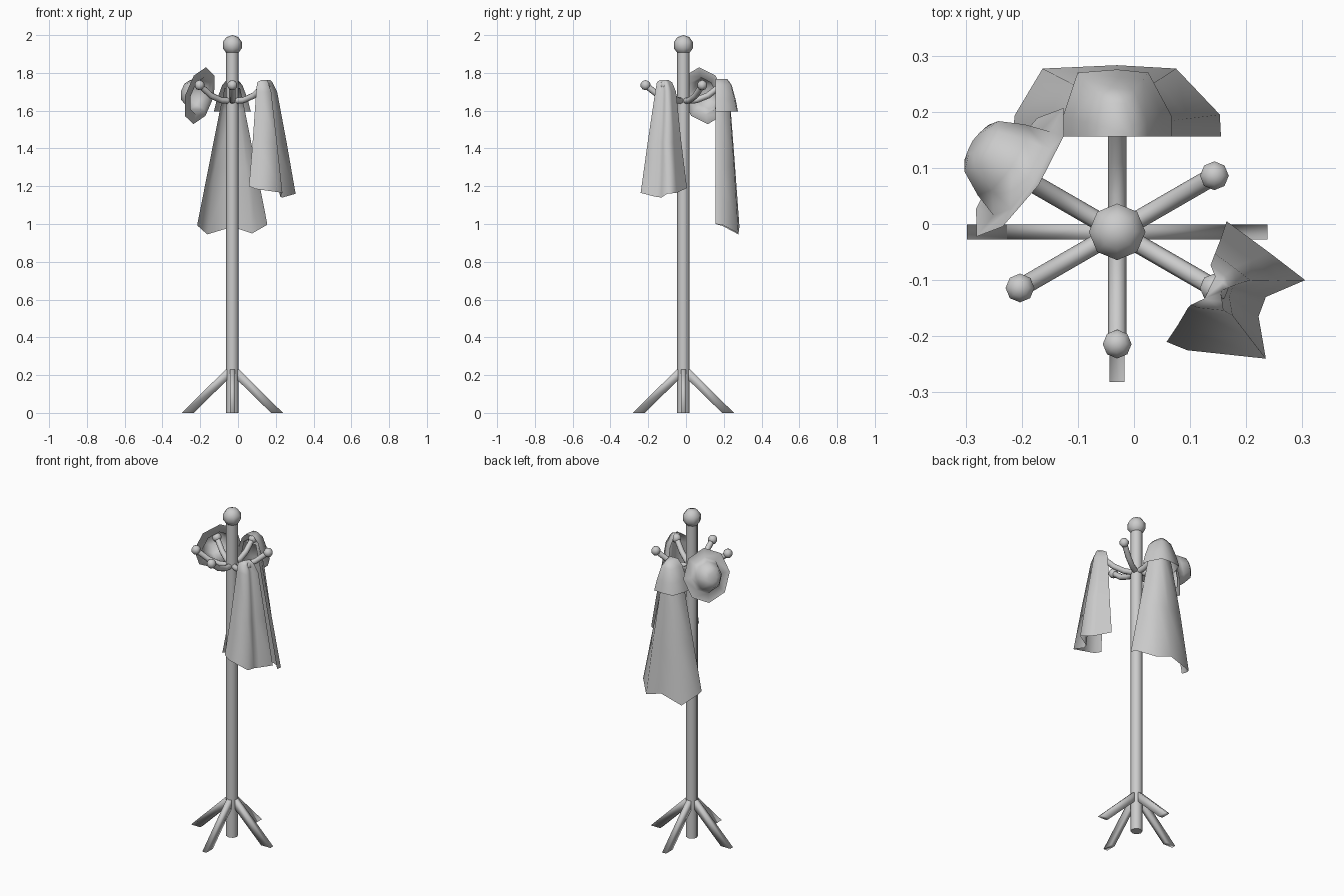
import bpy, bmesh, math
from mathutils import Vector, Matrix

if "Cube" in bpy.data.objects:
    bpy.data.objects.remove(bpy.data.objects["Cube"])

CX, CY = -0.03, -0.014          # pole axis
grey = bpy.data.materials.new("plain_grey")
grey.diffuse_color = (0.6, 0.6, 0.6, 1)
grey.use_nodes = True
grey.node_tree.nodes["Principled BSDF"].inputs["Base Color"].default_value = grey.diffuse_color


def finish(name, bm, angle=50):
    bmesh.ops.recalc_face_normals(bm, faces=bm.faces)
    me = bpy.data.meshes.new(name)
    bm.to_mesh(me)
    bm.free()
    me.materials.append(grey)
    ob = bpy.data.objects.new(name, me)
    bpy.context.collection.objects.link(ob)
    bpy.context.view_layer.objects.active = ob
    ob.select_set(True)
    bpy.ops.object.shade_smooth_by_angle(angle=math.radians(angle))
    ob.select_set(False)
    return ob


def loft(name, rings, cap_start=False, cap_end=False, angle=50, closed=True):
    """Skin a list of equal-length rows of points, closed into rings or open as a sheet."""
    bm = bmesh.new()
    vs = [[bm.verts.new(p) for p in r] for r in rings]
    n = len(rings[0])
    for a, b in zip(vs, vs[1:]):
        for i in range(n if closed else n - 1):
            j = (i + 1) % n
            bm.faces.new((a[i], a[j], b[j], b[i]))
    if cap_start:
        bm.faces.new(vs[0])
    if cap_end:
        bm.faces.new(vs[-1])
    return finish(name, bm, angle)


def ball(name, center, r):
    bm = bmesh.new()
    bmesh.ops.create_uvsphere(bm, u_segments=8, v_segments=5, radius=r,
                              matrix=Matrix.Translation(center))
    return finish(name, bm, 60)


def circle(r, z, n=8):
    return [(CX + r * math.cos(2 * math.pi * i / n),
             CY + r * math.sin(2 * math.pi * i / n), z) for i in range(n)]


# Pole and top knob
loft("pole", [circle(0.033, 0), circle(0.033, 1.94)], True, True)
ball("top_knob", (CX, CY, 1.947), 0.053)

# Four slanted legs cut flat at the floor
for k in range(4):
    d = Vector((math.cos(k * math.pi / 2), math.sin(k * math.pi / 2), 0))
    s = Vector((-d.y, d.x, 0)) * 0.0135
    o = Vector((CX, CY, 0))

    def section(r0, z0, r1, z1):
        lo, hi = o + d * r0 + Vector((0, 0, z0)), o + d * r1 + Vector((0, 0, z1))
        return [lo - s, lo + s, hi + s, hi - s]
    loft("leg", [section(0.02, 0.18, 0.02, 0.23), section(0.035, 0.166, 0.035, 0.23),
                 section(0.205, 0, 0.268, 0)], True, True, 95)

# Six upturned hooks with ball ends
path = [(0.02, 1.652), (0.07, 1.656), (0.13, 1.68), (0.2, 1.735)]
for k in range(6):
    a = math.radians(30 + 60 * k)
    d, s = Vector((math.cos(a), math.sin(a), 0)), Vector((-math.sin(a), math.cos(a), 0))
    rings = []
    for i, (r, z) in enumerate(path):
        p, q = path[max(i - 1, 0)], path[min(i + 1, len(path) - 1)]
        t = Vector((q[0] - p[0], q[1] - p[1])).normalized()
        up = Vector((0, 0, t.x)) - d * t.y
        c = Vector((CX, CY, z)) + d * r
        rings.append([c + (s * math.cos(b) + up * math.sin(b)) * 0.0165
                      for b in (j * math.pi / 4 for j in range(8))])
    loft("hook", rings, True, True)
    ball("hook_ball", Vector((CX, CY, 1.735)) + d * 0.2, 0.027)

# Hat hung on the back left hook, hollow underneath
az, el = math.radians(146), math.radians(15)
n = Vector((math.cos(az) * math.cos(el), math.sin(az) * math.cos(el), math.sin(el)))
u = Vector((-math.sin(az), math.cos(az), 0))
v = n.cross(u)
hat_c = Vector((-0.2, 0.09, 1.678))
rings = []
for rx, ry, h in [(0.138, 0.156, 0.004), (0.09, 0.103, 0.0), (0.076, 0.086, 0.045),
                  (0.054, 0.06, 0.09), (0.025, 0.03, 0.101)]:
    rings.append([hat_c + u * rx * math.cos(i * math.pi / 4)
                  + v * ry * math.sin(i * math.pi / 4) + n * h for i in range(8)])
loft("hat", rings, False, True, 100)

# Long coat on the back hook: a curved sheet, open toward the pole, with a wavy hem
hem = [(-0.215, 0.156, 1.0), (-0.213, 0.193, 0.99), (-0.163, 0.277, 0.945),
       (-0.03, 0.283, 0.985), (0.075, 0.277, 0.95), (0.153, 0.195, 0.995),
       (0.155, 0.156, 1.0)]


def coat_row(sx, sy, z):
    return [(CX + (x - CX) * sx, 0.155 + (y - 0.155) * sy, z) for x, y, _ in hem]


loft("coat_body", [hem, coat_row(0.68, 0.82, 1.3), coat_row(0.36, 0.64, 1.6),
                   coat_row(0.22, 0.5, 1.72)], False, True, 120, closed=False)
# Collar draped over the coat top
loft("coat_collar", [coat_row(0.53, 0.94, 1.595), coat_row(0.44, 0.84, 1.66),
                     coat_row(0.29, 0.68, 1.735), coat_row(0.14, 0.5, 1.767)],
     False, True, 120, closed=False)

# Shorter jacket on the front right hook: a folded sheet, open toward the pole
folds = [(0.165, 0.005, 1.19), (0.24, -0.05, 1.165), (0.305, -0.1, 1.16),
         (0.235, -0.13, 1.14), (0.222, -0.165, 1.145), (0.235, -0.24, 1.165),
         (0.095, -0.225, 1.185), (0.058, -0.21, 1.2)]


def fold_row(s, ox, oy, z):
    return [(x * s + ox, y * s + oy, z) for x, y, _ in folds]


loft("jacket", [folds, fold_row(0.73, 0.035, -0.028, 1.43),
                fold_row(0.45, 0.07, -0.055, 1.7),
                fold_row(0.33, 0.082, -0.075, 1.75),
                fold_row(0.18, 0.115, -0.095, 1.763)], False, True, 120, closed=False)
